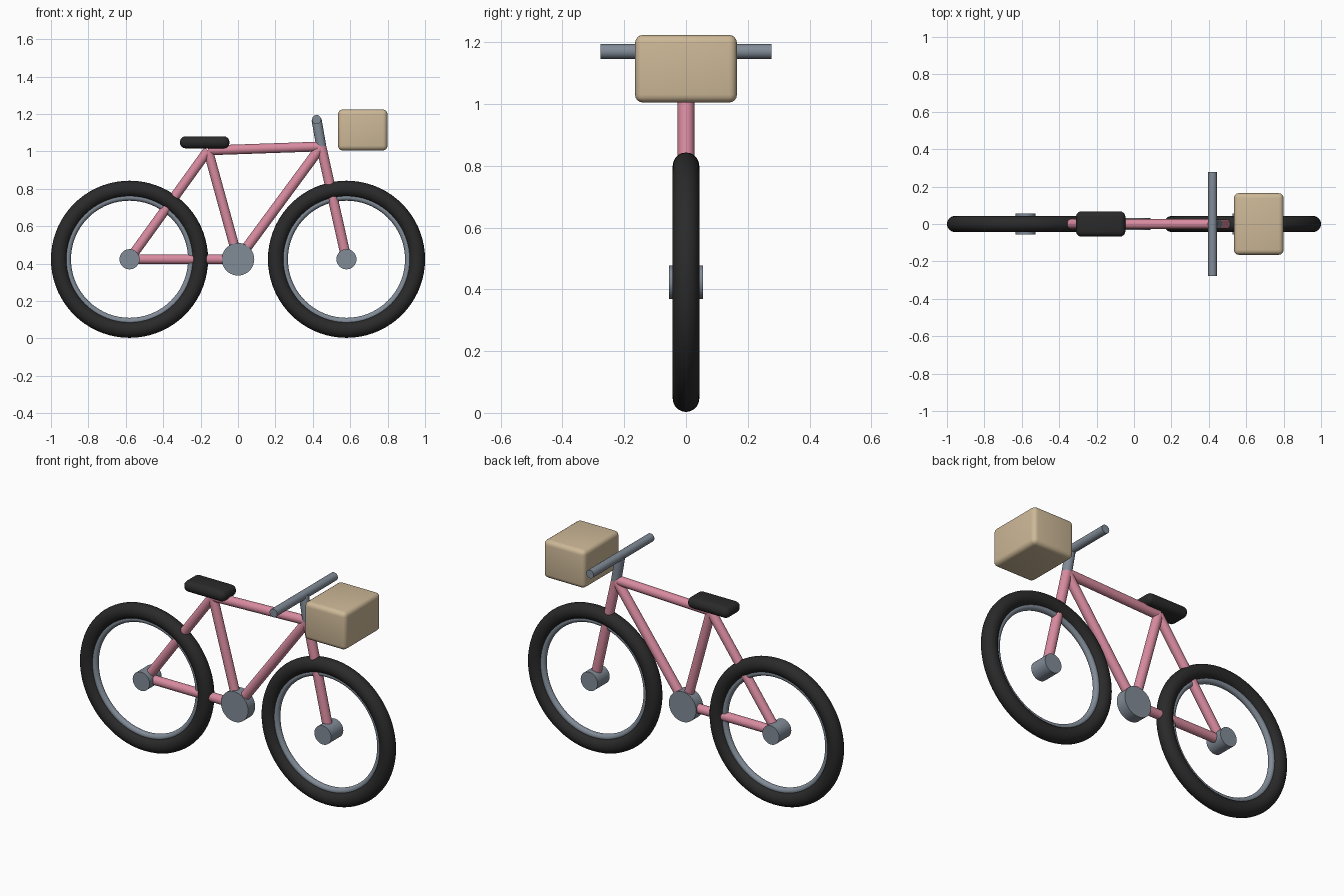
import bpy, math
from mathutils import Vector

if "Cube" in bpy.data.objects:
    bpy.data.objects.remove(bpy.data.objects["Cube"])


def material(name, rgb):
    m = bpy.data.materials.new(name)
    m.diffuse_color = (*rgb, 1)
    m.use_nodes = True
    m.node_tree.nodes["Principled BSDF"].inputs["Base Color"].default_value = m.diffuse_color
    return m


PINK = material("pink paint", (0.69, 0.26, 0.35))
GREY = material("blue grey metal", (0.22, 0.26, 0.31))
BLACK = material("black rubber", (0.023, 0.023, 0.023))
TAN = material("tan wicker", (0.61, 0.48, 0.31))


def finish(name, mat):
    ob = bpy.context.object
    ob.name = name
    ob.data.materials.append(mat)
    bpy.ops.object.shade_smooth_by_angle(angle=math.radians(35))
    return ob


def tube(name, a, b, r, mat, sides=24):
    a, b = Vector(a), Vector(b)
    d = b - a
    bpy.ops.mesh.primitive_cylinder_add(
        vertices=sides, radius=r, depth=d.length, location=(a + b) / 2,
        rotation=d.to_track_quat('Z', 'Y').to_euler())
    return finish(name, mat)


def ring(name, x, major, minor, mat):
    bpy.ops.mesh.primitive_torus_add(
        location=(x, 0, AXLE), rotation=(math.pi / 2, 0, 0),
        major_radius=major, minor_radius=minor,
        major_segments=72, minor_segments=20)
    return finish(name, mat)


def rounded_box(name, centre, size, bevel, mat):
    bpy.ops.mesh.primitive_cube_add(size=1, location=centre)
    bpy.context.object.scale = size
    bpy.ops.object.transform_apply(location=False, rotation=False, scale=True)
    mod = bpy.context.object.modifiers.new("round edges", 'BEVEL')
    mod.width, mod.segments = bevel, 4
    bpy.ops.object.modifier_apply(modifier=mod.name)
    return finish(name, mat)


AXLE = 0.423

# Wheels
for side, x in (("rear", -0.58), ("front", 0.58)):
    ring(side + "_tyre", x, 0.377, 0.043, BLACK)
    ring(side + "_rim", x, 0.331, 0.018, GREY)
    tube(side + "_hub", (x, -0.055, AXLE), (x, 0.055, AXLE), 0.054, GREY, 32)

# Frame
rear, crank, front = (-0.58, 0, AXLE), (0, 0, AXLE), (0.58, 0, AXLE)
saddle_joint, head = (-0.16, 0, 1.005), (0.445, 0, 1.026)
tube("chain_stay", rear, crank, 0.026, PINK)
tube("seat_stay", rear, saddle_joint, 0.026, PINK)
tube("seat_tube", crank, saddle_joint, 0.026, PINK)
tube("top_tube", saddle_joint, head, 0.026, PINK)
tube("down_tube", crank, head, 0.027, PINK)
tube("fork", front, head, 0.027, PINK)
tube("crank_disc", (0, -0.032, AXLE), (0, 0.032, AXLE), 0.087, GREY, 40)

# Steering
tube("stem", head, (0.42, 0, 1.17), 0.027, GREY)
tube("handlebar", (0.42, -0.277, 1.17), (0.42, 0.277, 1.17), 0.024, GREY)

# Seat and basket
rounded_box("seat", (-0.178, 0, 1.048), (0.265, 0.135, 0.064), 0.03, BLACK)
rounded_box("basket", (0.667, 0, 1.114), (0.265, 0.33, 0.219), 0.026, TAN)
